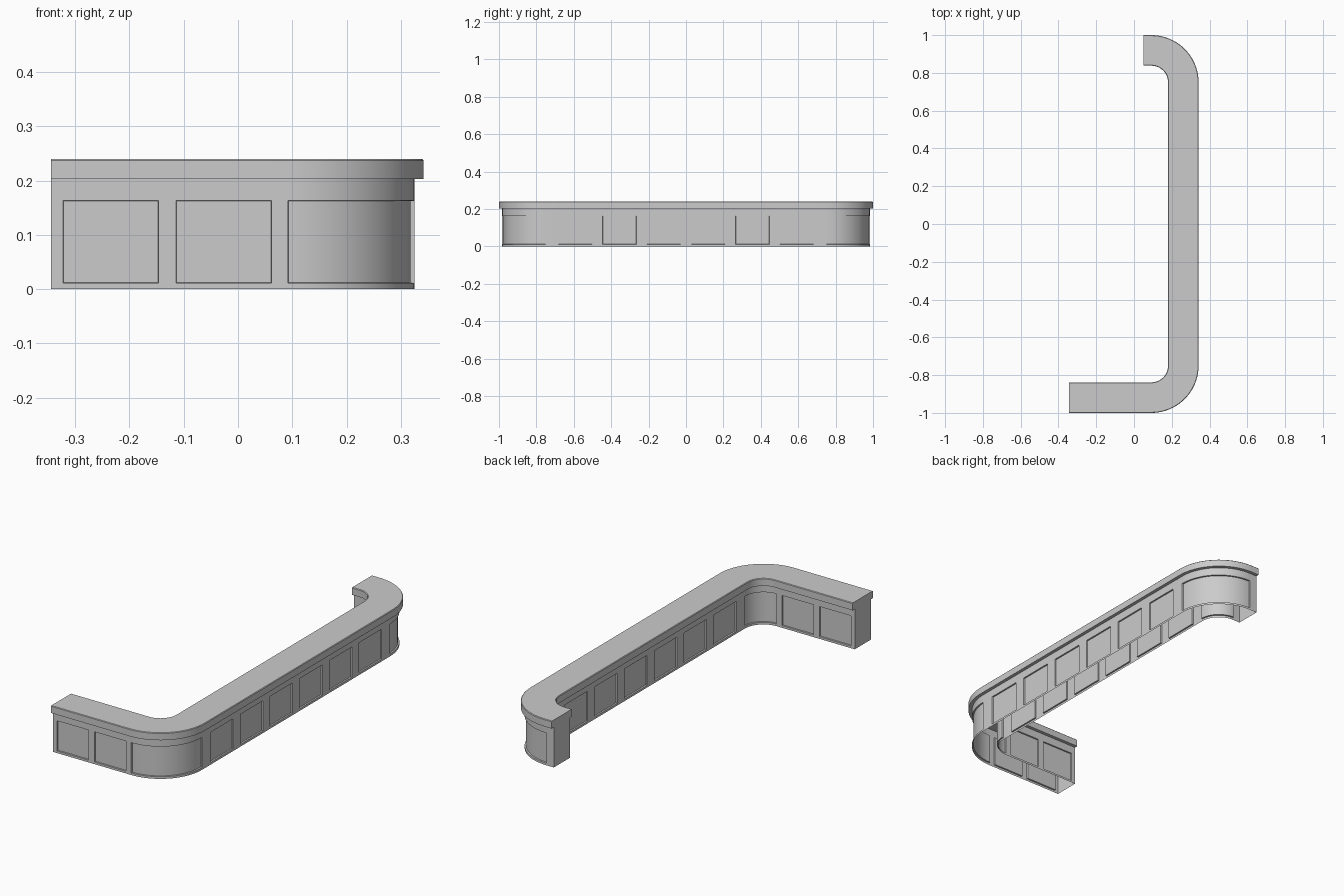
import bpy, bmesh, math

cube = bpy.data.objects.get("Cube")
if cube:
    bpy.data.objects.remove(cube, do_unlink=True)

grey = bpy.data.materials.new("plain_grey")
grey.use_nodes = True
colour = (0.6, 0.6, 0.6, 1)
grey.diffuse_color = colour
grey.node_tree.nodes["Principled BSDF"].inputs["Base Color"].default_value = colour

CX, CY = 0.092, 0.75       # corner centres
OUTER, INNER = 0.233, 0.105   # base wall distances from the guide path
TOP_OUTER, TOP_INNER = 0.25, 0.088
HEIGHT, TOP_Z = 0.24, 0.203
ARC = 20


def build_stations():
    """Guide path as (x, y, normal x, normal y, panel starts here)."""
    st = []
    # Front arm
    for x, panel in ((-0.344, 0), (-0.322, 1), (-0.146, 0), (-0.114, 1), (0.062, 0)):
        st.append((x, -CY, 0, -1, panel))
    # Front corner, one curved panel
    for i in range(ARC + 1):
        a = math.pi / 2 * (i / ARC - 1)
        st.append((CX, -CY, math.cos(a), math.sin(a), i < ARC))
    # Long run, six panels
    for i in range(6):
        mid = (i - 2.5) * 0.237
        st.append((CX, mid - 0.09, 1, 0, 1))
        st.append((CX, mid + 0.09, 1, 0, 0))
    # Back corner and short return
    for i in range(ARC + 1):
        a = math.pi / 2 * i / ARC
        st.append((CX, CY, math.cos(a), math.sin(a), i < ARC))
    st.append((0.05, CY, 0, 1, 0))
    return st


STATIONS = build_stations()


def ring(bm, station, profile):
    x, y, nx, ny, _ = station
    return [bm.verts.new((x + nx * r, y + ny * r, z)) for r, z in profile]


def finish(bm, name):
    mesh = bpy.data.meshes.new(name)
    bm.to_mesh(mesh)
    bm.free()
    mesh.materials.append(grey)
    obj = bpy.data.objects.new(name, mesh)
    bpy.context.collection.objects.link(obj)
    bpy.ops.object.select_all(action='DESELECT')
    obj.select_set(True)
    bpy.context.view_layer.objects.active = obj
    bpy.ops.object.shade_smooth_by_angle(angle=math.radians(25))
    return obj


# Counter base: hollow shell with recessed panels on both sides
bm = bmesh.new()
levels = (0, 0.011, 0.163, TOP_Z)
panels = []
sides = []
for radius in (OUTER, INNER):
    rings = [ring(bm, s, [(radius, z) for z in levels]) for s in STATIONS]
    sides.append(rings)
    for s, a, b in zip(STATIONS, rings, rings[1:]):
        for k in range(3):
            f = bm.faces.new((a[k], b[k], b[k + 1], a[k + 1]))
            if s[4] and k == 1:
                panels.append(f)
            if radius == INNER:
                f.normal_flip()
# End walls
for end in (0, -1):
    o, i = sides[0][end], sides[1][end]
    for k in range(3):
        f = bm.faces.new((o[k], o[k + 1], i[k + 1], i[k]))
        if end == -1:
            f.normal_flip()
bm.normal_update()
bmesh.ops.inset_region(bm, faces=panels, thickness=0.001, depth=-0.007,
                       use_even_offset=True, use_boundary=True)
finish(bm, "counter_base")

# Countertop: closed slab with softened upper edges
bm = bmesh.new()
soft = 0.003
profile = [(TOP_OUTER, TOP_Z), (TOP_OUTER, HEIGHT - soft), (TOP_OUTER - soft, HEIGHT),
           (TOP_INNER + soft, HEIGHT), (TOP_INNER, HEIGHT - soft), (TOP_INNER, TOP_Z)]
rings = [ring(bm, s, profile) for s in STATIONS]
for a, b in zip(rings, rings[1:]):
    for k in range(len(profile)):
        n = (k + 1) % len(profile)
        bm.faces.new((a[k], b[k], b[n], a[n]))
bm.faces.new(rings[0])
bm.faces.new(rings[-1])
bmesh.ops.recalc_face_normals(bm, faces=bm.faces)
finish(bm, "countertop")
